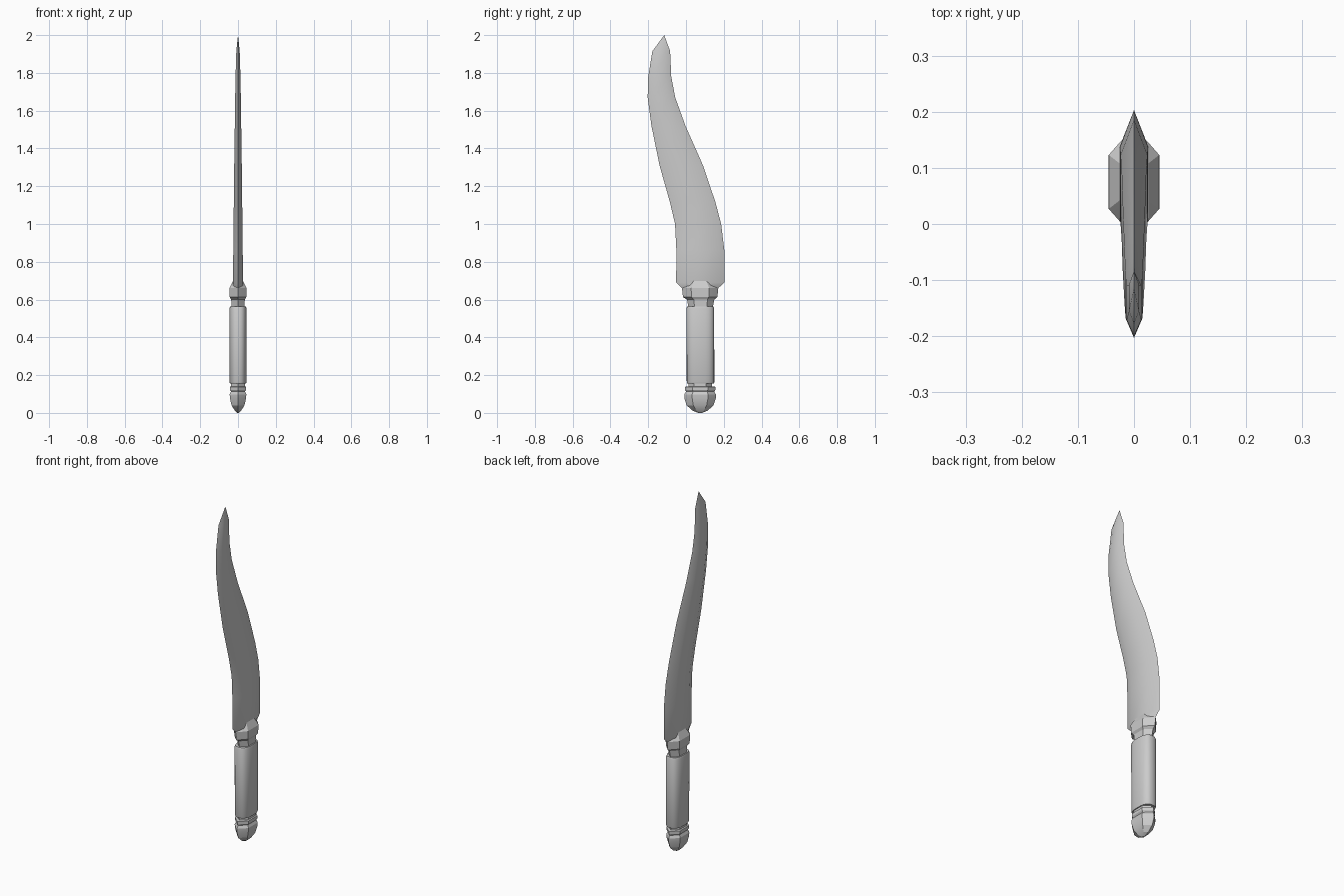
import bpy, bmesh, math


def loft(name, rings, angle=30):
    """Skin a stack of closed rings (equal point counts) and cap both ends."""
    bm = bmesh.new()
    loops = [[bm.verts.new(p) for p in ring] for ring in rings]
    n = len(loops[0])
    for a, b in zip(loops, loops[1:]):
        for i in range(n):
            j = (i + 1) % n
            bm.faces.new((a[i], a[j], b[j], b[i]))
    bm.faces.new(loops[0][::-1])
    bm.faces.new(loops[-1])
    bmesh.ops.remove_doubles(bm, verts=bm.verts, dist=0.0003)
    bmesh.ops.recalc_face_normals(bm, faces=bm.faces)
    mesh = bpy.data.meshes.new(name)
    bm.to_mesh(mesh)
    bm.free()
    obj = bpy.data.objects.new(name, mesh)
    bpy.context.collection.objects.link(obj)
    bpy.ops.object.select_all(action='DESELECT')
    obj.select_set(True)
    bpy.context.view_layer.objects.active = obj
    bpy.ops.object.shade_smooth_by_angle(angle=math.radians(angle))
    return obj


def section(z, y0, y1, t, shape):
    """Mirror a half outline of (x, y) fractions into a full ring."""
    half = [(x * t, y0 + f * (y1 - y0), z) for x, f in shape]
    back = [(-x, y, z) for x, y, z in half[::-1] if abs(x) > 1e-6]
    return half + back


def stack(rows, shape):
    return [section(*row, shape) for row in rows]


# Blade: flat sides with a bevel to each sharp edge (z, y back, y front, half thickness)
blade_shape = [(0, 0), (1, 0.24), (1, 0.74), (0, 1)]
blade_rows = [
    (0.66, -0.02, 0.17, 0.026), (0.69, -0.052, 0.203, 0.026),
    (0.86, -0.051, 0.203, 0.025), (1.0, -0.058, 0.186, 0.024),
    (1.115, -0.085, 0.156, 0.022), (1.31, -0.14, 0.09, 0.020),
    (1.52, -0.183, -0.003, 0.017), (1.67, -0.203, -0.057, 0.015),
    (1.78, -0.2, -0.078, 0.013), (1.915, -0.178, -0.084, 0.009),
    (2.0, -0.1152, -0.115, 0.0001),
]
loft("blade", stack(blade_rows, blade_shape))

# Guard: faceted collar with a narrow neck below
facet_shape = [(0, 0), (0.55, 0.13), (1, 0.25), (1, 0.75), (0.55, 0.87), (0, 1)]
loft("guard", stack([
    (0.55, 0.015, 0.14, 0.034), (0.60, 0.005, 0.15, 0.036),
    (0.613, -0.016, 0.166, 0.044), (0.66, -0.021, 0.171, 0.045),
    (0.70, 0.01, 0.14, 0.025)], facet_shape), 20)

# Grip: smooth rounded oval
grip_shape = []
for i in range(13):
    a = math.pi * i / 12
    s, c = math.sin(a), math.cos(a)
    grip_shape.append((max(s, 0) ** 0.75 if 0 < i < 12 else 0,
                       0.5 - 0.5 * math.copysign(abs(c) ** 0.75, c)))
loft("grip", stack([
    (0.155, 0.007, 0.147, 0.042), (0.163, 0.004, 0.15, 0.045),
    (0.553, 0.002, 0.149, 0.045), (0.563, 0.006, 0.145, 0.042)], grip_shape))

# Pommel: neck, rim and rounded faceted knob
loft("pommel", stack([
    (0.0, 0.065, 0.085, 0.004), (0.012, 0.035, 0.115, 0.017),
    (0.04, 0.003, 0.145, 0.034), (0.078, -0.009, 0.158, 0.043),
    (0.098, -0.009, 0.158, 0.044), (0.113, 0.0, 0.15, 0.037),
    (0.122, -0.006, 0.156, 0.043), (0.138, -0.006, 0.156, 0.043),
    (0.14, 0.012, 0.138, 0.036), (0.165, 0.012, 0.138, 0.036)], facet_shape), 20)
